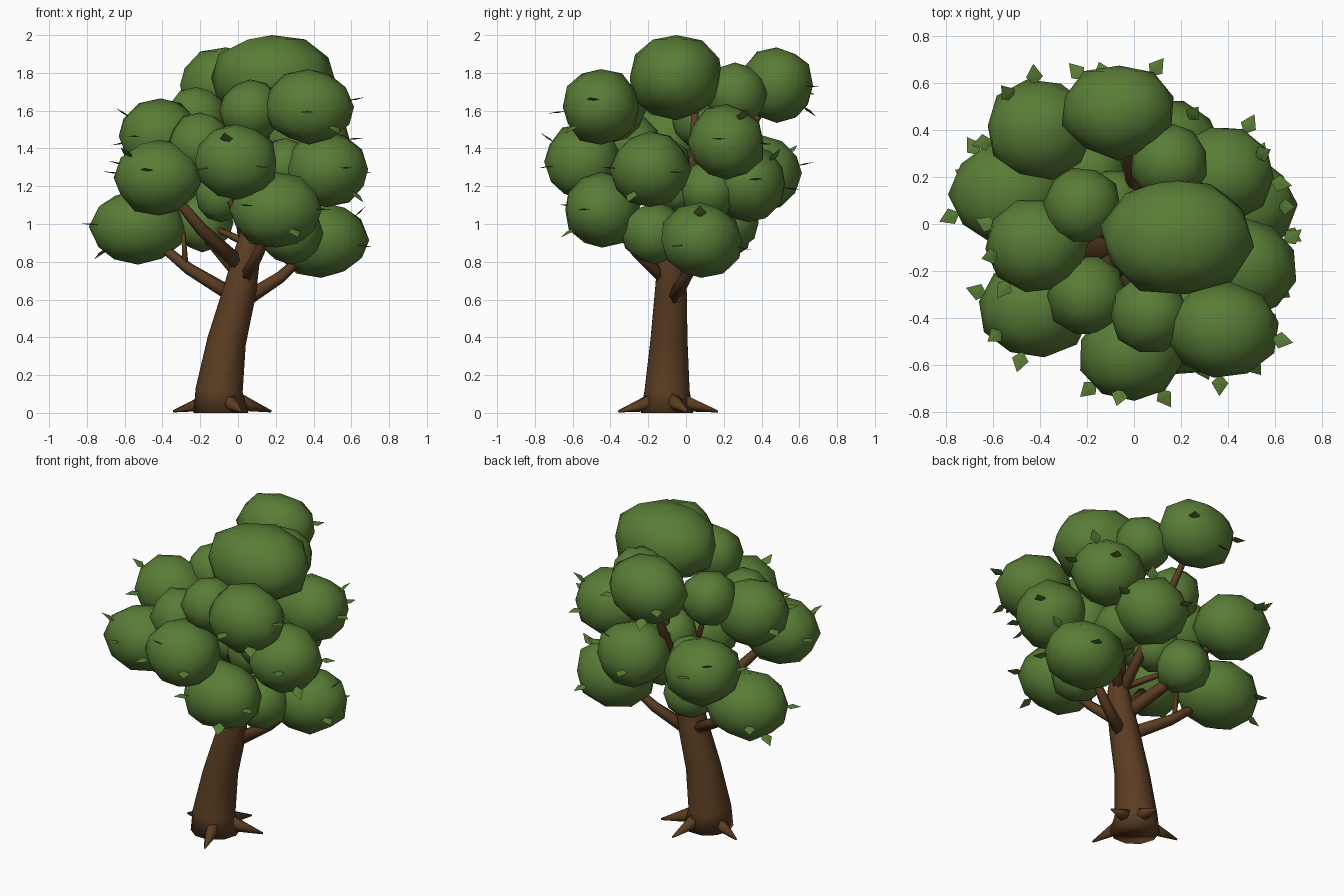
import bpy, bmesh, math, random
from mathutils import Vector, Matrix

random.seed(5)
if "Cube" in bpy.data.objects:
    bpy.data.objects.remove(bpy.data.objects["Cube"], do_unlink=True)


def material(name, rgb):
    m = bpy.data.materials.new(name)
    m.use_nodes = True
    m.diffuse_color = (*rgb, 1)
    m.node_tree.nodes["Principled BSDF"].inputs["Base Color"].default_value = (*rgb, 1)
    return m


BARK = material("bark brown", (0.105, 0.047, 0.016))
GREEN = material("leaf green", (0.100, 0.205, 0.037))


def finish(bm, name, mat, smooth=True):
    me = bpy.data.meshes.new(name)
    bm.normal_update()
    bm.to_mesh(me)
    bm.free()
    me.materials.append(mat)
    for p in me.polygons:
        p.use_smooth = smooth
    ob = bpy.data.objects.new(name, me)
    bpy.context.collection.objects.link(ob)


def tube(name, points, radii, sides=6):
    """Tapered limb swept along a path."""
    pts = [Vector(p) for p in points]
    bm = bmesh.new()
    rings = []
    for i, (p, r) in enumerate(zip(pts, radii)):
        t = pts[min(i + 1, len(pts) - 1)] - pts[max(i - 1, 0)]
        q = Vector((0, 0, 1)).rotation_difference(t)
        if name == "trunk" and i == 0:
            q.identity()
        rings.append([bm.verts.new(p + q @ Vector((r * math.cos(a), r * math.sin(a), 0)))
                      for a in (math.tau * k / sides for k in range(sides))])
    for a, b in zip(rings, rings[1:]):
        for k in range(sides):
            n = (k + 1) % sides
            bm.faces.new((a[k], a[n], b[n], b[k]))
    bm.faces.new(rings[0][::-1])
    bm.faces.new(rings[-1])
    finish(bm, name, BARK)


def clump(name, centre, size):
    """Lumpy low-poly ball of foliage."""
    bm = bmesh.new()
    bmesh.ops.create_icosphere(bm, subdivisions=2, radius=1)
    turn = Matrix.Rotation(random.uniform(0, math.tau), 3, 'Z')
    for v in bm.verts:
        pole = abs(v.co.z) > .99
        d = turn @ v.co * (1 if pole else random.uniform(0.96, 1.06))
        v.co = Vector(centre) + Vector([d[i] * size[i] for i in range(3)])
    finish(bm, name, GREEN)


def add_leaf(bm, base, out, length, width):
    """Thin kite-shaped leaf."""
    side = out.cross(Vector((0, 0, 1))).normalized() * width
    up = side.cross(out).normalized() * 0.004
    mid = base + out * length * 0.4
    rim = [bm.verts.new(p) for p in (base, mid + side, base + out * length, mid - side)]
    top, low = bm.verts.new(mid + up), bm.verts.new(mid - up)
    for k in range(4):
        a, b = rim[k], rim[(k + 1) % 4]
        bm.faces.new((a, b, top))
        bm.faces.new((b, a, low))


# Trunk and spreading roots
tube("trunk",
     [(-.09, -.1, 0), (-.1, -.1, .12), (-.06, -.09, .38), (.01, -.08, .65), (.05, -.08, .85), (.07, -.07, 1)],
     [.145, .125, .103, .088, .07, .04], 10)
for angle in (22, 78, 163, 290):
    a = math.radians(angle)
    d = Vector((math.cos(a), math.sin(a), 0))
    foot = Vector((-.08, -.1, 0))
    tube("root", [foot + d * .06 + Vector((0, 0, .07)), foot + d * .15 + Vector((0, 0, .04)),
                  foot + d * .275 + Vector((0, 0, .008))], [.05, .035, .006], 5)

# Outer foliage clumps: centre and half-width, half-depth
OUTER = {
    "top_back": (-.065, .48, 1.735, .245, .2),
    "back_right": (-.4, .4, 1.27, .23, .21),
    "low_right": (-.53, .13, .985, .25, .22),
    "upper_right": (-.41, -.09, 1.465, .215, .2),
    "front_right": (-.42, -.36, 1.245, .235, .205),
    "front": (-.01, -.545, 1.33, .225, .205),
    "front_left": (.375, -.45, 1.62, .235, .205),
    "left": (.47, -.19, 1.29, .22, .21),
    "back_left": (.37, .215, 1.435, .23, .205),
    "low_left": (.44, .08, .915, .25, .215),
    "low_front": (.2, -.445, 1.075, .25, .205),
    "low_back": (.14, .33, 1.21, .225, .21),
}
# Inner clumps filling the middle: centre and radius
INNER = {
    "upper": (-.22, .08, 1.56, .165),
    "front": (-.2, -.3, 1.42, .17),
    "crown": (.065, -.38, 1.6, .165),
    "back": (.15, .26, 1.69, .165),
    "low_back": (-.19, .22, 1.01, .16),
    "low_left": (.28, -.17, .95, .165),
    "middle": (.2, .12, 1.18, .155),
    "core": (.13, -.05, 1.2, .15),
    "left": (.25, -.12, 1.31, .145),
    "low_middle": (-.09, .09, 1.15, .14),
}
clump("foliage_crown", (.18, -.05, 1.775), (.32, .255, .225))
for name, (x, y, z, w, d) in OUTER.items():
    clump("foliage_" + name, (x, y, z), (w, d, .2))
for name, (x, y, z, r) in INNER.items():
    clump("foliage_inner_" + name, (x, y, z), (r, r, r))

# Limbs: clump reached, start height on the trunk, thickness
LIMBS = [("low_right", .6, .042), ("low_left", .58, .042), ("front_right", .76, .045),
         ("low_front", .68, .038), ("back_right", .72, .045), ("top_back", .85, .04),
         ("back_left", .85, .035)]
for name, z0, r in LIMBS:
    end = Vector(OUTER[name][:3])
    start = Vector((-.08 + .15 * z0, -.08, z0))
    mid = start.lerp(end, .5)
    mid.z -= .03
    tube("branch_" + name, [start, mid, end], [r, r * .75, r * .4], 6)
tube("branch_crown", [(.06, -.07, .9), (.12, .04, 1.3), (.17, .05, 1.7)], [.045, .03, .02], 6)
for name in ("low_back", "upper"):
    tube("twig_" + name, [(.05, -.07, .9), INNER[name][:3]], [.025, .012], 5)
tube("twig_low_right", [(-.28, .03, .78), (-.29, .04, .95)], [.018, .012], 5)

# Loose leaves on the outer clumps: two to the sides, one raised or drooping
bm = bmesh.new()
for name, (x, y, z, w, d) in OUTER.items():
    outward = math.atan2(y, x)
    for turn, lift in ((-.8, 0), (.8, 0), (0, random.choice((-.8, .8)))):
        a = outward + turn + random.uniform(-.25, .25)
        out = Vector((math.cos(a), math.sin(a), lift + random.uniform(-.25, .25))).normalized()
        base = Vector((x + out.x * w * .92, y + out.y * d * .92, z + out.z * .18))
        add_leaf(bm, base, out, .095, .036)
finish(bm, "loose_leaves", GREEN, smooth=False)
